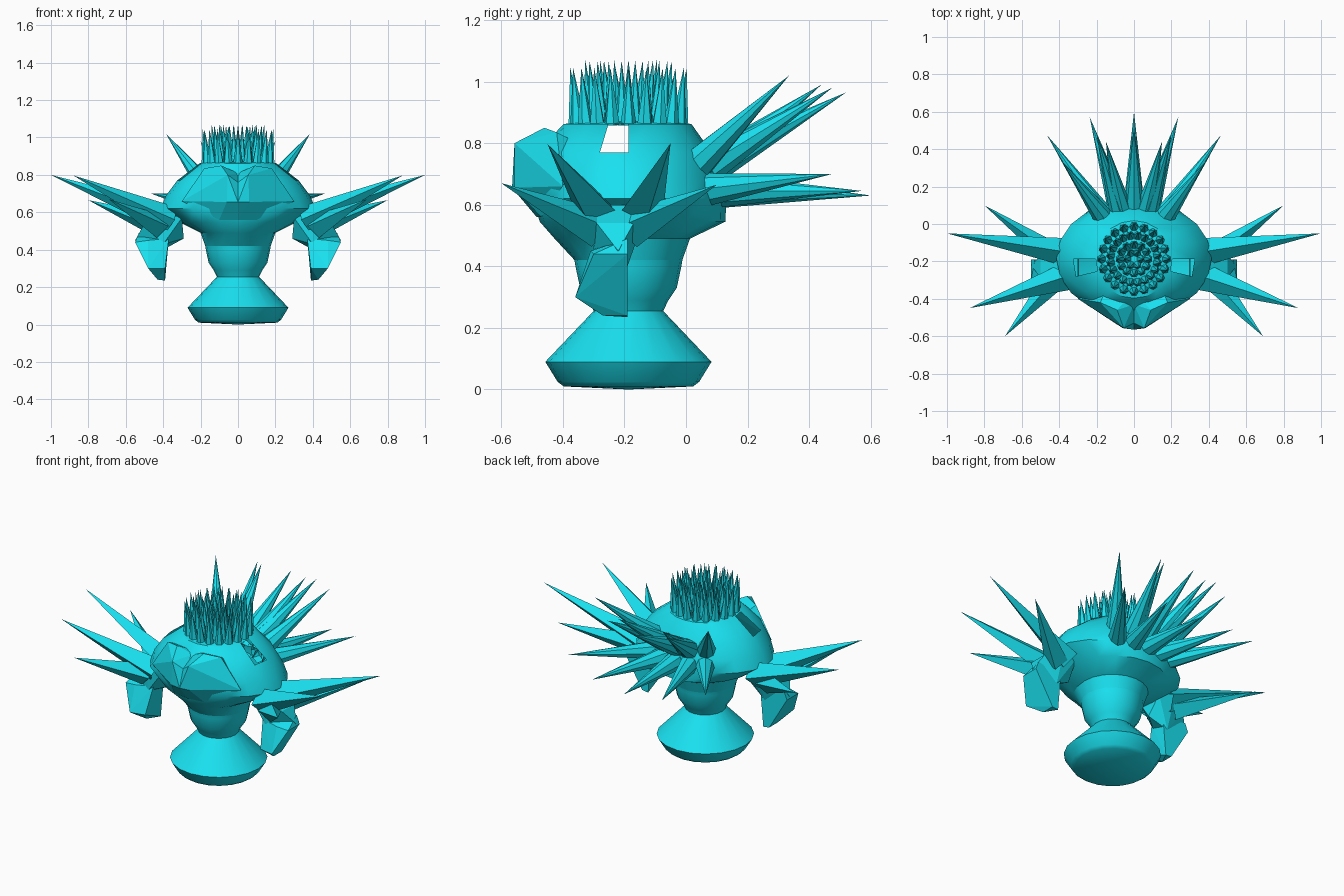
import bpy, bmesh
from math import sin, cos, pi, radians
from mathutils import Vector

if "Cube" in bpy.data.objects:
    bpy.data.objects.remove(bpy.data.objects["Cube"])

CY = -0.187   # y of the central axis
N = 20        # sides of the round parts

mat = bpy.data.materials.new("cyan")
mat.diffuse_color = (0.01, 0.75, 0.87, 1)
mat.use_nodes = True
mat.node_tree.nodes["Principled BSDF"].inputs["Base Color"].default_value = mat.diffuse_color


def finish(bm, name, smooth=None, normals=True):
    if normals:
        bmesh.ops.recalc_face_normals(bm, faces=bm.faces[:])
    me = bpy.data.meshes.new(name)
    bm.to_mesh(me)
    bm.free()
    me.materials.append(mat)
    ob = bpy.data.objects.new(name, me)
    bpy.context.collection.objects.link(ob)
    if smooth:
        bpy.ops.object.select_all(action='DESELECT')
        ob.select_set(True)
        bpy.context.view_layer.objects.active = ob
        bpy.ops.object.shade_smooth_by_angle(angle=radians(smooth))
    return ob


def loft(rings, name, cap_bottom=False, cap_top=False, holes=()):
    """rings: (z, side radius, front radius, back radius); holes: (ring, sector)"""
    bm = bmesh.new()
    rows = []
    for z, rx, rf, rb in rings:
        row = []
        for k in range(N):
            a = 2 * pi * k / N
            row.append(bm.verts.new((rx * cos(a), CY + (rb if sin(a) > 0 else rf) * sin(a), z)))
        rows.append(row)
    for i in range(len(rows) - 1):
        for k in range(N):
            if (i, k) not in holes:
                j = (k + 1) % N
                bm.faces.new((rows[i][k], rows[i][j], rows[i + 1][j], rows[i + 1][k]))
    for row, z, on in ((rows[0], 0.0, cap_bottom), (rows[-1], rings[-1][0] + 0.005, cap_top)):
        if on:
            c = bm.verts.new((0, CY, z))
            for k in range(N):
                bm.faces.new((row[k], row[(k + 1) % N], c))
    return finish(bm, name, 35)


def spike(bm, base, tip, r, sides):
    base, tip = Vector(base), Vector(tip)
    q = (tip - base).to_track_quat('Z', 'Y')
    ring = [bm.verts.new(base + q @ Vector((r * cos(2 * pi * k / sides), r * sin(2 * pi * k / sides), 0)))
            for k in range(sides)]
    t = bm.verts.new(tip)
    for k in range(sides):
        bm.faces.new((ring[k], ring[(k + 1) % sides], t))


def hull(bm, pts, s=1):
    vs = [bm.verts.new((s * x, y, z)) for x, y, z in pts]
    res = bmesh.ops.convex_hull(bm, input=vs)
    junk = [v for v in res["geom_interior"] if isinstance(v, bmesh.types.BMVert)]
    if junk:
        bmesh.ops.delete(bm, geom=junk, context='VERTS')


# pedestal and neck
neck = [(0.01, 0.21), (0.025, 0.23), (0.09, 0.27), (0.255, 0.113), (0.29, 0.13), (0.33, 0.157),
        (0.40, 0.172), (0.45, 0.18), (0.49, 0.195)]
loft([(z, r, r, r) for z, r in neck], "pedestal", cap_bottom=True)

# hollow head with one eye opening on each side
loft([(0.42, 0.175, 0.175, 0.175),
      (0.49, 0.20, 0.24, 0.20),
      (0.545, 0.31, 0.288, 0.315),
      (0.62, 0.415, 0.31, 0.318),
      (0.69, 0.385, 0.31, 0.30),
      (0.77, 0.325, 0.30, 0.27),
      (0.862, 0.205, 0.21, 0.205),
      (0.878, 0.10, 0.10, 0.10)], "head", cap_top=True,
     holes=((5, N - 1), (5, N // 2)))

# angular brows and beak, with a V notch between the halves
bm = bmesh.new()
for s in (1, -1):
    hull(bm, [(0, -0.565, 0.655), (0, -0.53, 0.76), (0, -0.43, 0.81), (0, -0.36, 0.80),
              (0.055, -0.557, 0.80), (0.09, -0.46, 0.85), (0.18, -0.42, 0.835),
              (0.06, -0.557, 0.655), (0.14, -0.505, 0.66), (0.30, -0.40, 0.66),
              (0.15, -0.35, 0.80), (0.10, -0.47, 0.56), (0, -0.485, 0.56)], s)
finish(bm, "brow_and_beak")

# crown of upright spikes
bm = bmesh.new()
for r, n, top, off in ((0.172, 20, 1.045, 0), (0.125, 20, 1.068, 0.5), (0.075, 12, 1.07, 0), (0.035, 6, 1.06, 0)):
    for k in range(n):
        a = 2 * pi * (k + off) / n
        d = Vector((cos(a), sin(a), 0))
        c = Vector((0, CY, 0))
        spike(bm, c + d * r + Vector((0, 0, 0.86)), c + d * (r + 0.017) + Vector((0, 0, top)), 0.026, 6)
finish(bm, "crown_spikes", 40)

# fan of long spikes at the back: base height, base distance, tip positions
bm = bmesh.new()
upper = [(0, 0.52, 0.965), (0.20, 0.475, 0.98), (0.385, 0.335, 1.02), (0.15, 0.44, 0.99)]
lower = [(0, 0.6, 0.63), (0.237, 0.572, 0.645), (0.465, 0.475, 0.70)]
for tips, z0, d0 in ((upper, 0.71, 0.25), (lower, 0.645, 0.27)):
    for x, y, z in tips:
        for s in ((1, -1) if x else (1,)):
            d = Vector((s * x, y - CY, 0)).normalized()
            spike(bm, (d.x * d0, CY + d.y * d0, z0), (s * x, y, z), 0.058, 8)
finish(bm, "back_spikes", 40)

# side fins: four spikes and a hanging block on each side
bm = bmesh.new()
fins = [((0.36, -0.15, 0.56), (1.0, -0.05, 0.80), 0.075),
        ((0.36, -0.28, 0.56), (0.88, -0.45, 0.797), 0.075),
        ((0.42, -0.17, 0.525), (0.80, 0.10, 0.665), 0.065),
        ((0.42, -0.29, 0.525), (0.69, -0.60, 0.67), 0.065)]
for s in (1, -1):
    for b, t, r in fins:
        spike(bm, (s * b[0], b[1], b[2]), (s * t[0], t[1], t[2]), r, 4)
    # palm
    hull(bm, [(0.30, -0.30, 0.57), (0.30, -0.14, 0.57), (0.29, -0.22, 0.46), (0.40, -0.31, 0.60),
              (0.40, -0.12, 0.60), (0.50, -0.29, 0.54), (0.50, -0.17, 0.54), (0.48, -0.23, 0.48),
              (0.40, -0.30, 0.43), (0.40, -0.19, 0.40), (0.55, -0.22, 0.45)], s)
    # hanging block
    hull(bm, [(0.37, -0.29, 0.46), (0.37, -0.19, 0.46), (0.48, -0.31, 0.45), (0.55, -0.30, 0.44),
              (0.55, -0.19, 0.44), (0.53, -0.19, 0.49), (0.39, -0.34, 0.30), (0.48, -0.36, 0.30),
              (0.43, -0.27, 0.24), (0.39, -0.19, 0.235), (0.43, -0.19, 0.24)], s)
finish(bm, "side_fins")
